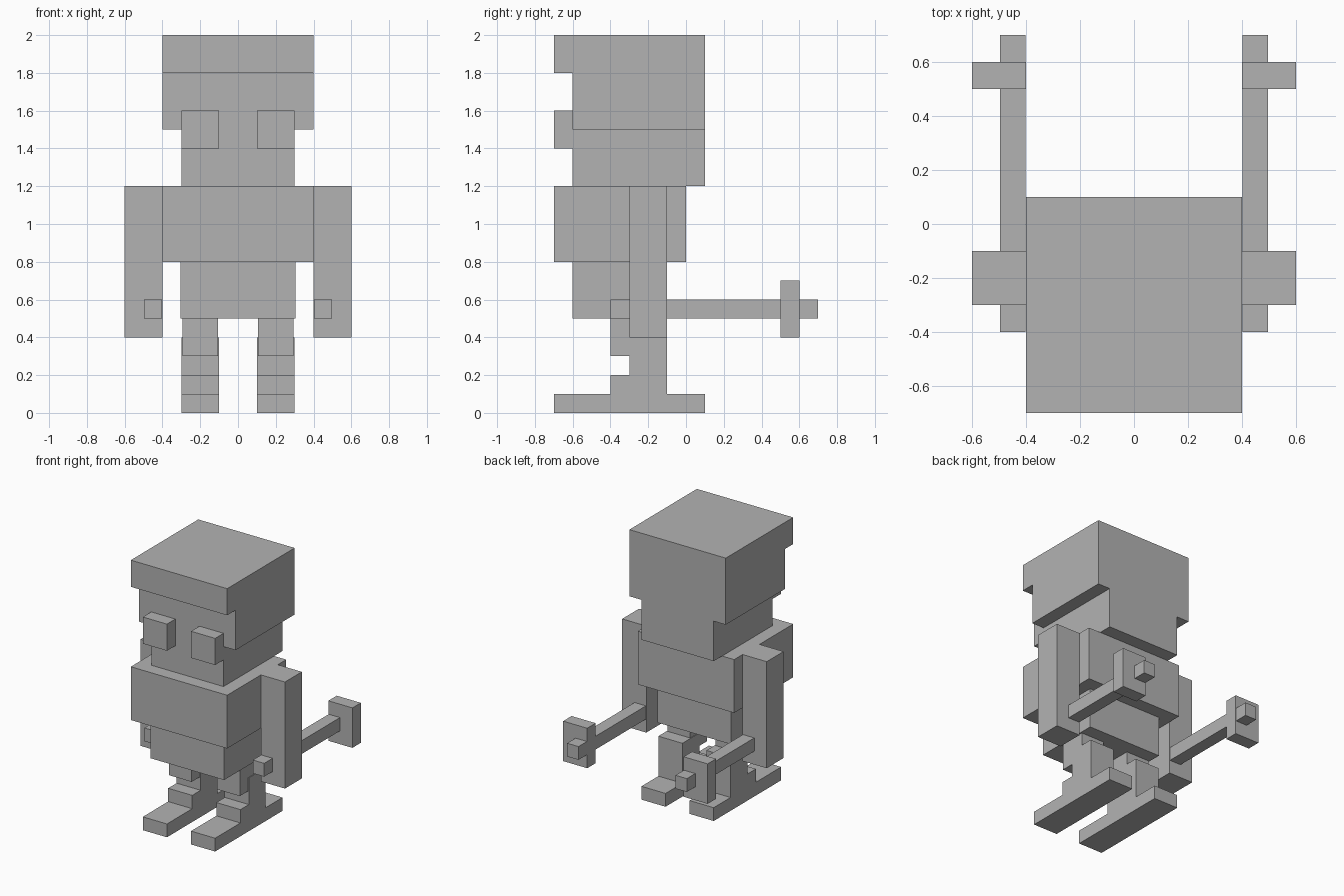
import bpy
import bmesh

if "Cube" in bpy.data.objects:
    bpy.data.objects.remove(bpy.data.objects["Cube"])

grey = bpy.data.materials.new("plain grey")
grey.diffuse_color = (0.45, 0.45, 0.45, 1)
grey.use_nodes = True
grey.node_tree.nodes["Principled BSDF"].inputs["Base Color"].default_value = grey.diffuse_color


def extrude_profile(name, x0, x1, profile):
    """Extrude a closed (y, z) side profile from x0 to x1."""
    bm = bmesh.new()
    face = bm.faces.new([bm.verts.new((x0, y, z)) for y, z in profile])
    out = bmesh.ops.extrude_face_region(bm, geom=[face])
    moved = [v for v in out["geom"] if isinstance(v, bmesh.types.BMVert)]
    bmesh.ops.translate(bm, verts=moved, vec=(x1 - x0, 0, 0))
    bmesh.ops.recalc_face_normals(bm, faces=bm.faces)
    mesh = bpy.data.meshes.new(name)
    bm.to_mesh(mesh)
    bm.free()
    mesh.materials.append(grey)
    obj = bpy.data.objects.new(name, mesh)
    bpy.context.collection.objects.link(obj)
    return obj


def box(name, x, y, z):
    """Box from (min, max) pairs on each axis."""
    return extrude_profile(name, x[0], x[1], [
        (y[0], z[0]), (y[1], z[0]), (y[1], z[1]), (y[0], z[1])])


def pair(name, x, y, z):
    """The same box on both sides of the body."""
    box("right_" + name, x, y, z)
    box("left_" + name, (-x[1], -x[0]), y, z)


# Head, with a cap whose brim overhangs the face
box("head", (-0.3, 0.3), (-0.6, 0.1), (1.2, 1.5))
extrude_profile("cap", -0.4, 0.4, [
    (-0.6, 1.5), (0.1, 1.5), (0.1, 2.0), (-0.7, 2.0), (-0.7, 1.8), (-0.6, 1.8)])
pair("eye", (0.1, 0.3), (-0.7, -0.6), (1.4, 1.6))

# Body
box("chest", (-0.4, 0.4), (-0.7, 0.0), (0.8, 1.2))
box("belly", (-0.305, 0.305), (-0.6, -0.1), (0.5, 0.8))

# Arms, each holding a rod with a cross guard
pair("arm", (0.4, 0.6), (-0.3, -0.1), (0.4, 1.2))
pair("rod", (0.403, 0.497), (-0.4, 0.7), (0.5, 0.6))
pair("guard", (0.4, 0.6), (0.5, 0.6), (0.4, 0.7))

# Legs and long feet
pair("thigh", (0.105, 0.295), (-0.4, -0.2), (0.3, 0.5))
pair("shin", (0.1, 0.3), (-0.3, -0.1), (0.1, 0.4))
pair("instep", (0.1, 0.3), (-0.4, -0.3), (0.1, 0.2))
pair("foot", (0.1, 0.3), (-0.7, 0.1), (0.0, 0.1))
